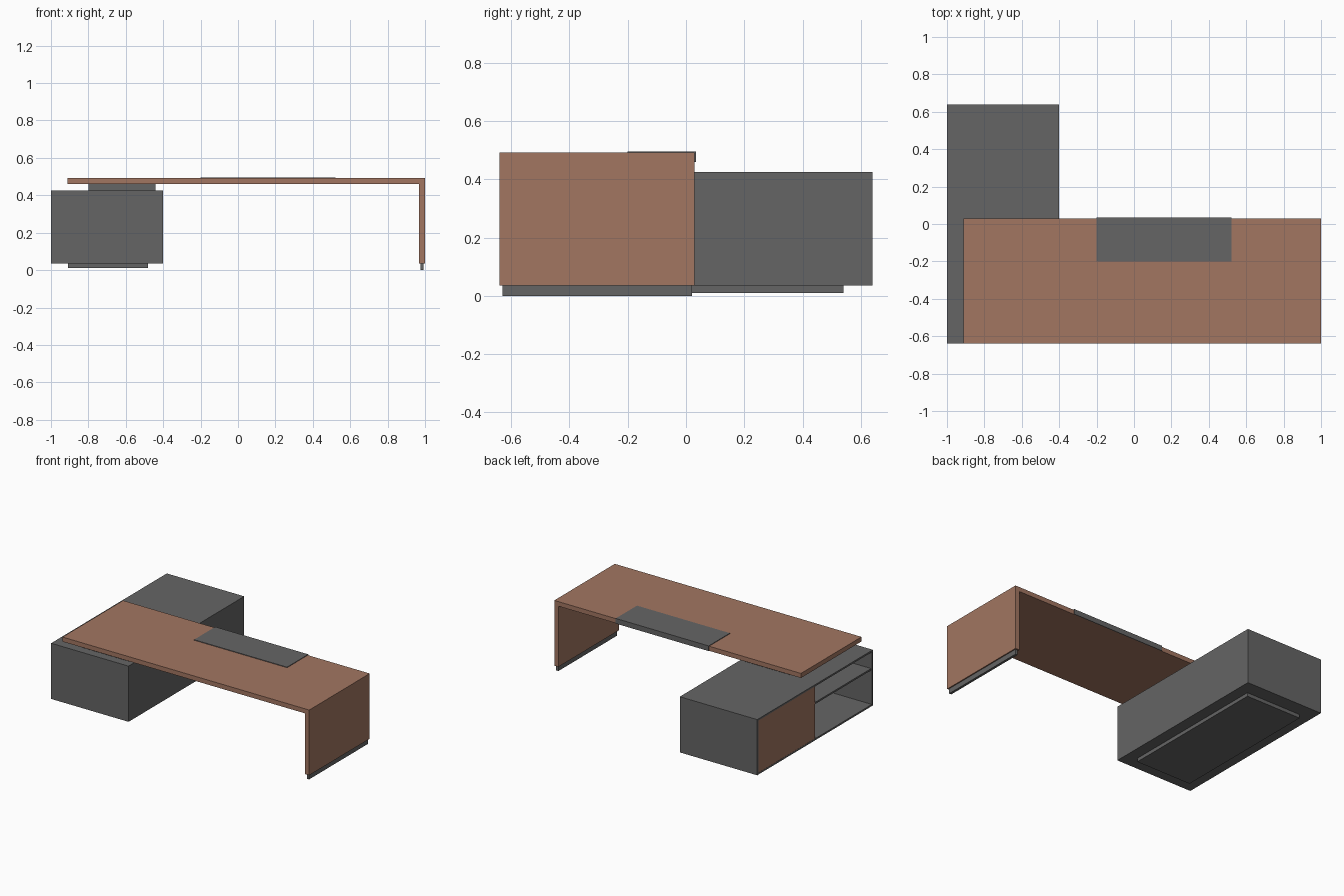
import bpy

default = bpy.data.objects.get("Cube")
if default:
    bpy.data.objects.remove(default, do_unlink=True)


def material(name, rgb):
    m = bpy.data.materials.new(name)
    m.use_nodes = True
    color = (*rgb, 1.0)
    m.diffuse_color = color
    m.node_tree.nodes["Principled BSDF"].inputs["Base Color"].default_value = color
    return m


wood = material("warm wood", (0.36, 0.18, 0.12))
gray = material("dark gray", (0.13, 0.13, 0.13))


def box(name, mat, xs, ys, zs):
    """Axis-aligned box given by its x, y and z ranges."""
    bpy.ops.mesh.primitive_cube_add(size=1)
    ob = bpy.context.object
    ob.name = name
    spans = (xs, ys, zs)
    for v in ob.data.vertices:
        v.co = [lo if c < 0 else hi for c, (lo, hi) in zip(v.co, spans)]
    ob.data.materials.append(mat)
    return ob


# Desk: top, end panel and its recessed foot
front, back = -0.64, 0.03
top_low, top_high = 0.46, 0.492
box("desk_top", wood, (-0.912, 1), (front, back), (top_low, top_high))
box("end_panel", wood, (0.968, 1), (front, back), (0.035, top_low))
box("panel_foot", gray, (0.975, 0.992), (-0.63, 0.02), (0, 0.035))

# Desk pad with a lip folded over the back edge
box("desk_pad", gray, (-0.2, 0.52), (-0.2, 0.035), (top_high, 0.496))
box("desk_pad_lip", gray, (-0.2, 0.52), (back, 0.035), (top_low, top_high))

# Cabinet shell, open on its right side
left, right = -0.4, -1.0
end = 0.64
low, high = 0.035, 0.425
t = 0.012
inner_x = (right, left - t)
inner_z = (low + t, high - t)
box("cabinet_top", gray, (right, left), (-end, end), (high - t, high))
box("cabinet_floor", gray, (right, left), (-end, end), (low, low + t))
box("cabinet_inner_wall", gray, (left - t, left), (-end, end), inner_z)
box("cabinet_front_wall", gray, inner_x, (-end, -end + t), inner_z)
box("cabinet_back_wall", gray, inner_x, (end - t, end), inner_z)

# Shelf niche in the front half, door over the back half
box("cabinet_divider", gray, (right + 0.02, left - t), (0, t), inner_z)
box("cabinet_shelf", gray, (right + 0.005, left - t), (-end + t, 0), (0.285, 0.297))
box("cabinet_door", wood, (right + 0.001, right + 0.02), (0, end - t), inner_z)

# Plinth below the cabinet and spacer carrying the desk top
box("cabinet_plinth", gray, (-0.91, -0.48), (-0.54, 0.54), (0.01, low))
box("desk_spacer", gray, (-0.8, -0.44), (-0.58, -0.03), (high, top_low))
